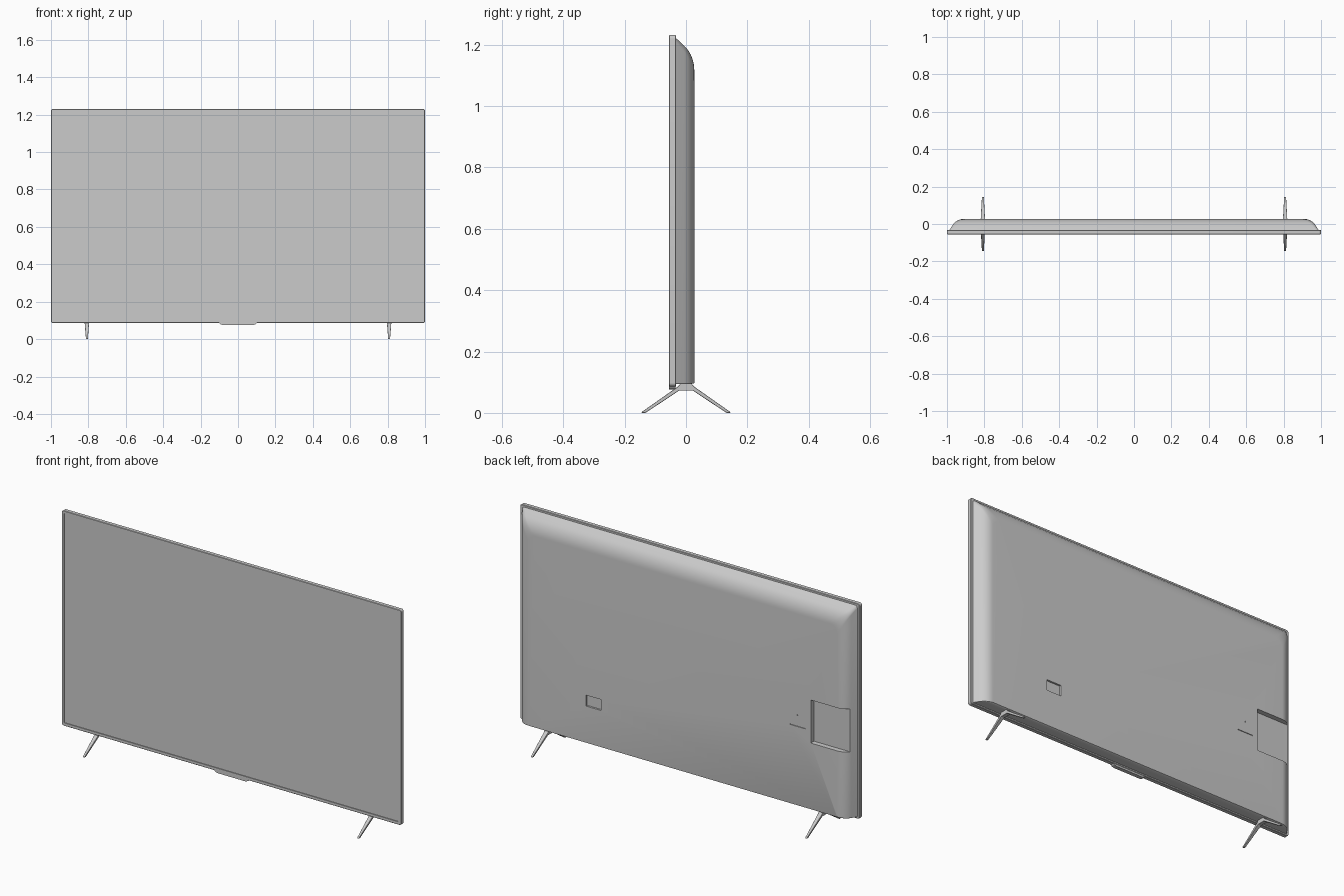
import bpy, bmesh, math

if "Cube" in bpy.data.objects:
    bpy.data.objects.remove(bpy.data.objects["Cube"])


def finish(name, bm, angle=30):
    bmesh.ops.recalc_face_normals(bm, faces=bm.faces)
    me = bpy.data.meshes.new(name)
    bm.to_mesh(me)
    bm.free()
    ob = bpy.data.objects.new(name, me)
    bpy.context.collection.objects.link(ob)
    smooth(ob, angle)
    return ob


def activate(ob):
    bpy.ops.object.select_all(action='DESELECT')
    ob.select_set(True)
    bpy.context.view_layer.objects.active = ob


def smooth(ob, angle=30):
    activate(ob)
    bpy.ops.object.shade_smooth_by_angle(angle=math.radians(angle))


def ring(w, z0, z1, y, r_top, r_bot, n=6):
    """Rounded rectangle in the xz plane at depth y."""
    pts = []
    corners = [(w, z1, r_top, 0), (-w, z1, r_top, 90),
               (-w, z0, r_bot, 180), (w, z0, r_bot, 270)]
    for cx, cz, r, a0 in corners:
        mx = cx - math.copysign(r, cx)
        mz = cz - r if cz == z1 else cz + r
        for i in range(n + 1):
            a = math.radians(a0 + 90 * i / n)
            pts.append((mx + r * math.cos(a), y, mz + r * math.sin(a)))
    return pts


def loft(name, rings, angle=30):
    bm = bmesh.new()
    loops = [[bm.verts.new(p) for p in r] for r in rings]
    n = len(loops[0])
    for a, b in zip(loops, loops[1:]):
        for i in range(n):
            bm.faces.new((a[i], a[(i + 1) % n], b[(i + 1) % n], b[i]))
    bm.faces.new(loops[0])
    bm.faces.new(loops[-1])
    return finish(name, bm, angle)


def box(name, x0, x1, y0, y1, z0, z1):
    bm = bmesh.new()
    bmesh.ops.create_cube(bm, size=1)
    for v in bm.verts:
        v.co = ((x0 + x1) / 2 + v.co.x * (x1 - x0),
                (y0 + y1) / 2 + v.co.y * (y1 - y0),
                (z0 + z1) / 2 + v.co.z * (z1 - z0))
    return finish(name, bm)


# Front panel: slim bezel with a shallow recess for the screen
Z0, Z1 = 0.086, 1.231
loft("bezel_frame", [
    ring(0.992, Z0 + 0.008, Z1 - 0.008, -0.032, 0.006, 0.006),
    ring(0.998, Z0 + 0.002, Z1 - 0.002, -0.032, 0.010, 0.010),
    ring(1.000, Z0, Z1, -0.034, 0.012, 0.012),
    ring(1.000, Z0, Z1, -0.053, 0.012, 0.012),
    ring(0.998, Z0 + 0.002, Z1 - 0.002, -0.055, 0.010, 0.010),
    ring(0.986, Z0 + 0.016, Z1 - 0.014, -0.055, 0.003, 0.003),
    ring(0.986, Z0 + 0.016, Z1 - 0.014, -0.051, 0.003, 0.003)])
box("screen", -0.985, 0.985, -0.0525, -0.0505, Z0 + 0.017, Z1 - 0.015)

# Back shell: domed along the top and both sides, flat underneath
SB = 0.094
rings = [ring(0.988, SB, 1.222, -0.034, 0.012, 0.004),
         ring(0.984, SB, 1.217, -0.028, 0.014, 0.004)]
S = 9
for i in range(S + 1):
    t = math.radians(35 + 55 * i / S)
    k = (math.sin(t) - math.sin(math.radians(35))) / (1 - math.sin(math.radians(35)))
    h = 1 - math.cos(t) / math.cos(math.radians(35))
    y = -0.006 + 0.033 * k
    rings.append(ring(0.970 - 0.060 * h, SB + 0.003 * k ** 4,
                      1.196 - 0.080 * h, y, 0.02 + 0.025 * h, 0.004))
shell = loft("back_shell", rings, 25)

# Recesses in the shell: connector bay, power socket, slot and pinhole
cuts = [(-1.1, -0.754, 0.000, 0.1, 0.449, 0.678),
        (0.482, 0.570, 0.017, 0.1, 0.292, 0.350),
        (-0.724, -0.632, 0.023, 0.1, 0.516, 0.520),
        (-0.680, -0.674, 0.023, 0.1, 0.575, 0.581)]
for i, c in enumerate(cuts):
    cutter = box("recess_cutter", *c)
    cutter.hide_render = True
    mod = shell.modifiers.new("recess", 'BOOLEAN')
    mod.operation = 'DIFFERENCE'
    mod.solver = 'EXACT'
    mod.object = cutter
    activate(shell)
    bpy.ops.object.modifier_apply(modifier=mod.name)
    bpy.data.objects.remove(cutter)
smooth(shell, 25)

# Sensor bar under the screen
bm = bmesh.new()
outline = [(-0.102, 0.089), (-0.096, 0.081), (-0.084, 0.076),
           (0.084, 0.076), (0.096, 0.081), (0.102, 0.089)]
f = bm.faces.new([bm.verts.new((x, -0.055, z)) for x, z in outline])
ext = bmesh.ops.extrude_face_region(bm, geom=[f])["geom"]
for v in ext:
    if isinstance(v, bmesh.types.BMVert):
        v.co.y = -0.034
finish("sensor_bar", bm)

# Splayed feet: inverted V profile (y, z), narrowing towards the floor
half = [(0.018, 0.096), (0.026, 0.086), (0.143, 0.004), (0.145, 0.0),
        (0.132, 0.0), (0.022, 0.073)]
profile = half + [(-y, z) for y, z in reversed(half)]
for name, x in (("left_foot", -0.808), ("right_foot", 0.808)):
    bm = bmesh.new()
    sides = []
    for s in (-1, 1):
        sides.append([bm.verts.new((x + s * (0.005 + 0.007 * min(z / 0.09, 1)), y, z))
                      for y, z in profile])
    n = len(profile)
    for i in range(n):
        j = (i + 1) % n
        bm.faces.new((sides[0][i], sides[0][j], sides[1][j], sides[1][i]))
    # Side faces, paired across the V so that each is a quad
    for vs in sides:
        quads = [(1, 2, 4, 5), (2, 3, 4), (0, 1, 5)]
        for q in quads:
            bm.faces.new([vs[k] for k in q])
            bm.faces.new([vs[n - 1 - k] for k in q])
        bm.faces.new((vs[0], vs[5], vs[n - 6], vs[n - 1]))
    foot = finish(name, bm)
    bev = foot.modifiers.new("soft_edges", 'BEVEL')
    bev.width = 0.0015
    bev.segments = 2
    bev.limit_method = 'ANGLE'
